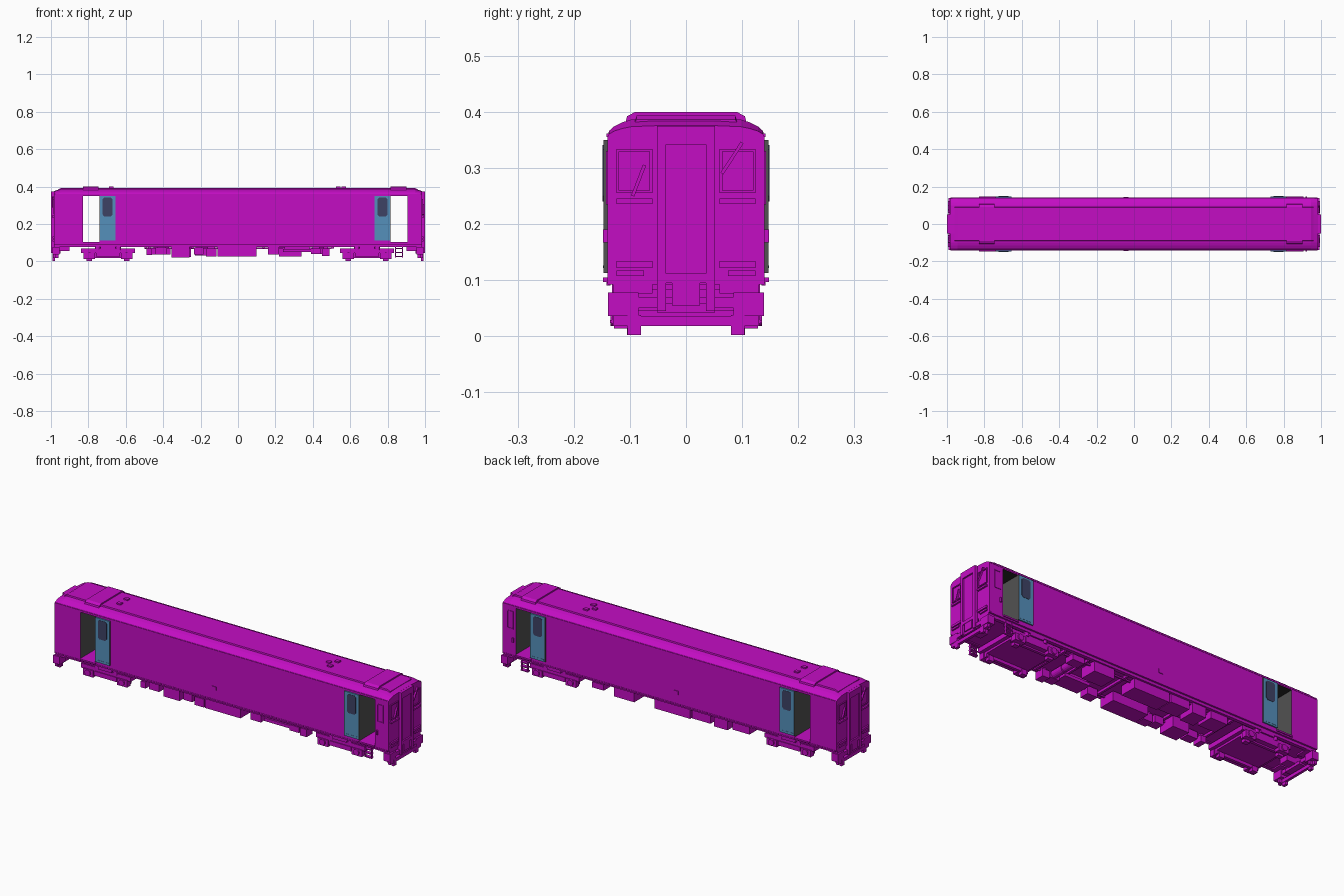
import bpy, bmesh, math
from mathutils import Matrix, Vector

if "Cube" in bpy.data.objects:
    bpy.data.objects.remove(bpy.data.objects["Cube"])


def material(name, rgb):
    m = bpy.data.materials.new(name)
    m.use_nodes = True
    m.diffuse_color = (*rgb, 1)
    bsdf = next(n for n in m.node_tree.nodes if n.type == 'BSDF_PRINCIPLED')
    bsdf.inputs["Base Color"].default_value = (*rgb, 1)
    bsdf.inputs["Roughness"].default_value = 0.8
    return m


MAGENTA = material("magenta", (0.55, 0.004, 0.55))
BLUE = material("door blue", (0.09, 0.28, 0.50))
GLASS = material("dark window blue", (0.048, 0.055, 0.13))
GREY = material("dark grey", (0.085, 0.085, 0.085))
BLACK = material("near black", (0.02, 0.02, 0.02))


def finish(bm, name, mats):
    bmesh.ops.recalc_face_normals(bm, faces=bm.faces[:])
    me = bpy.data.meshes.new(name)
    bm.to_mesh(me)
    bm.free()
    for m in mats:
        me.materials.append(m)
    ob = bpy.data.objects.new(name, me)
    bpy.context.collection.objects.link(ob)
    return ob


def boxes(name, specs, mat=MAGENTA):
    """One object from boxes given as (x0, x1, y0, y1, z0, z1)."""
    bm = bmesh.new()
    for x0, x1, y0, y1, z0, z1 in specs:
        mid = Vector((x0 + x1, y0 + y1, z0 + z1)) / 2
        size = (abs(x1 - x0), abs(y1 - y0), abs(z1 - z0), 1)
        bmesh.ops.create_cube(bm, size=1, matrix=Matrix.Translation(mid) @ Matrix.Diagonal(size))
    return finish(bm, name, [mat])


def loft(name, sections, mats=(MAGENTA,), rule=None):
    """Skin a list of (x, [(y, z), ...]) rings and cap both ends."""
    bm = bmesh.new()
    rings = [[bm.verts.new((x, y, z)) for y, z in pts] for x, pts in sections]
    n = len(rings[0])
    for a, b in zip(rings, rings[1:]):
        for i in range(n):
            bm.faces.new((a[i], a[(i + 1) % n], b[(i + 1) % n], b[i]))
    bm.faces.new(rings[0])
    bm.faces.new(rings[-1])
    bmesh.ops.recalc_face_normals(bm, faces=bm.faces[:])
    if rule:
        for f in bm.faces:
            f.material_index = rule(f)
    return finish(bm, name, mats)


def disc(name, centre, radius, depth, axis='Y', mat=MAGENTA):
    bm = bmesh.new()
    rot = Matrix.Rotation(math.pi / 2, 4, 'X') if axis == 'Y' else Matrix()
    bmesh.ops.create_cone(bm, cap_ends=True, segments=16, radius1=radius, radius2=radius,
                          depth=depth, matrix=Matrix.Translation(centre) @ rot)
    return finish(bm, name, [mat])


# Body shell: rounded roof section, lowered slightly at the extreme ends
ROOF = [(0.14, 0.357), (0.137, 0.366), (0.128, 0.374), (0.114, 0.381), (0.098, 0.386), (0.05, 0.389)]
DOORWAYS = [(-0.83, -0.74), (0.815, 0.905)]
END, SILL, HEAD = 0.985, 0.105, 0.35


def section(bottom, drop=0.0):
    half = [(0.14, bottom)] + [(y, z - drop * (z - 0.35) / 0.04) for y, z in ROOF]
    return half + [(-y, z) for y, z in reversed(half)]


def inner_wall(f):
    c = f.calc_center_median()
    return int(abs(f.normal.x) > 0.9 and abs(c.x) < 0.95)


shell = (MAGENTA, GREY)
loft("rear_end_body", [(-END, section(0.092, 0.014)), (-0.945, section(0.092)), (-0.83, section(0.092))], shell, inner_wall)
loft("saloon_body", [(-0.74, section(0.092)), (0.815, section(0.092))], shell, inner_wall)
loft("front_end_body", [(0.905, section(0.092)), (0.945, section(0.092)), (END, section(0.092, 0.014))], shell, inner_wall)
for x0, x1 in DOORWAYS:
    loft("doorway_roof", [(x0, section(HEAD)), (x1, section(HEAD))], (MAGENTA, BLACK), lambda f: int(f.normal.z < -0.9))
    boxes("doorway_floor", [(x0, x1, -0.14, 0.14, 0.092, SILL)])
    boxes("doorway_step", [(x0, x1, s * 0.13, s * 0.148, 0.097, 0.105) for s in (-1, 1)])

# Roof: centre skin, raised panels and small vents
loft("roof_skin", [(x, [(-0.092, 0.38), (0.092, 0.38), (0.088, z), (-0.088, z)])
                   for x, z in ((-0.96, 0.386), (-0.945, 0.393), (0.945, 0.393), (0.96, 0.386))])
for x0, x1 in ((-0.83, -0.745), (0.815, 0.9)):
    loft("raised_roof_panel", [(x, [(-0.108, 0.38), (0.108, 0.38), (0.105, 0.392), (0.09, 0.4), (-0.09, 0.4), (-0.105, 0.392)])
                               for x in (x0, x1)])
boxes("roof_vents", [(x - 0.012, x + 0.012, y - 0.01, y + 0.01, 0.39, 0.4)
                     for x, y in ((-0.678, 0.032), (-0.678, -0.03), (0.565, 0.032), (0.565, -0.03), (0.535, 0.003))])
boxes("rain_strips", [(-0.98, 0.98, s * 0.134, s * 0.1415, 0.355, 0.361) for s in (-1, 1)])

# Sliding doors parked beside the doorways, with dark windows
for s in (-1, 1):
    for x0, x1 in ((-0.74, -0.655), (0.73, 0.815)):
        boxes("sliding_door", [(x0 + 0.001, x1 - 0.001, s * 0.1395, s * 0.147, 0.113, HEAD)], BLUE)
        boxes("door_edge", [(x, x + 0.002, s * 0.1395, s * 0.1473, 0.113, HEAD) for x in (x0 - 0.001, x1 - 0.001)], GREY)
        boxes("door_kick_trim", [(x0 + 0.006, x1 - 0.006, s * 0.146, s * 0.148, 0.122, 0.126)], BLUE)
        xm = (x0 + x1) / 2
        bm = bmesh.new()
        outline = [(-0.026, 0.25), (-0.018, 0.24), (0.018, 0.24), (0.026, 0.25),
                   (0.026, 0.333), (0.018, 0.341), (-0.018, 0.341), (-0.026, 0.333)]
        face = bm.faces.new([bm.verts.new((xm + x, s * 0.1465, z)) for x, z in outline])
        ext = bmesh.ops.extrude_face_region(bm, geom=[face])["geom"]
        bmesh.ops.translate(bm, vec=(0, s * 0.002, 0), verts=[v for v in ext if isinstance(v, bmesh.types.BMVert)])
        finish(bm, "door_window", [GLASS])

    # Side fittings: cab window frame, handle, small lamp plate, lower rail
    boxes("cab_side_window", [(0.92, 0.924, s * 0.139, s * 0.143, 0.235, 0.33), (0.952, 0.956, s * 0.139, s * 0.143, 0.235, 0.33),
                              (0.92, 0.956, s * 0.139, s * 0.143, 0.235, 0.239), (0.92, 0.956, s * 0.139, s * 0.143, 0.326, 0.33)])
    boxes("cab_side_handle", [(0.917, 0.925, s * 0.139, s * 0.148, 0.167, 0.19)])
    boxes("side_lamp_plate", [(-0.055, -0.03, s * 0.139, s * 0.144, 0.146, 0.166)])
    boxes("sole_bar", [(-0.97, 0.97, s * 0.112, s * 0.13, 0.078, 0.094)])
    boxes("lower_body_rail", [(-0.98, 0.98, s * 0.135, s * 0.142, 0.09, 0.097)])
    # Access ladder under the cab doorway
    boxes("access_ladder", [(x, x + 0.005, s * 0.122, s * 0.132, 0.022, 0.095) for x in (0.84, 0.876)]
          + [(0.84, 0.881, s * 0.115, s * 0.135, z, z + 0.005) for z in (0.024, 0.045, 0.066)])

# End walls: gangway, windows, grab rails, buffer beam and rail guards
for e in (-1, 1):
    def end_boxes(name, specs):
        return boxes(name, [(e * a, e * b, e * y0, e * y1, z0, z1) for a, b, y0, y1, z0, z1 in specs])

    end_boxes("gangway_frame", [(0.98, 1.0, -0.052, -0.036, 0.045, 0.375), (0.98, 1.0, 0.036, 0.052, 0.045, 0.375),
                                (0.98, 1.0, -0.036, 0.036, 0.342, 0.375), (0.98, 1.0, -0.036, 0.036, 0.095, 0.112)])
    end_boxes("gangway_door", [(0.98, 0.992, -0.036, 0.036, 0.112, 0.342)])
    end_boxes("coupler", [(0.9, 0.998, -0.025, 0.025, 0.055, 0.095), (0.95, 0.992, -0.052, 0.052, 0.042, 0.058)])
    for s in (-1, 1):
        a, b = s * 0.06, s * 0.124
        end_boxes("end_window_frame", [(0.98, 0.99, a, a + s * 0.005, 0.255, 0.334), (0.98, 0.99, b - s * 0.005, b, 0.255, 0.334),
                                       (0.98, 0.99, a, b, 0.255, 0.26), (0.98, 0.99, a, b, 0.329, 0.334)])
        end_boxes("end_grab_rail", [(0.98, 0.994, a, b, 0.236, 0.245)])
        end_boxes("end_lamp_cluster", [(0.98, 0.993, a, b, 0.122, 0.134), (0.98, 0.993, s * 0.075, b, 0.107, 0.117)])
        end_boxes("buffer_beam", [(0.955, 0.993, s * 0.085, s * 0.139, 0.036, 0.078), (0.96, 0.993, s * 0.05, s * 0.09, 0.05, 0.07),
                                  (0.93, 0.985, s * 0.06, s * 0.13, 0.076, 0.094)])
        end_boxes("rail_guard", [(0.978, 0.992, s * 0.08, s * 0.104, 0.002, 0.038), (0.96, 0.985, s * 0.104, s * 0.115, 0.018, 0.04)])
    end_boxes("guard_crossbar", [(0.976, 0.99, -0.13, 0.13, 0.018, 0.036)])
    # Slanted wipers
    for (y0, z0), (y1, z1) in (((-0.095, 0.25), (-0.074, 0.305)), ((0.064, 0.29), (0.1, 0.345))):
        w = boxes("wiper", [(-0.006, 0.006, -0.003, 0.003, 0, math.hypot(y1 - y0, z1 - z0))])
        w.location = (e * 0.988, e * y0, z0)
        w.rotation_euler.x = -math.atan2(e * (y1 - y0), z1 - z0)

# Bogies: frame tub, side frames, axle boxes, springs and dampers
for bx in (-0.695, 0.69):
    boxes("bogie_frame", [(bx - 0.125, bx + 0.125, -0.1, 0.1, 0.034, 0.062), (bx - 0.05, bx + 0.05, -0.11, 0.11, 0.06, 0.094),
                          (bx - 0.145, bx - 0.125, -0.11, 0.11, 0.045, 0.07), (bx + 0.125, bx + 0.145, -0.11, 0.11, 0.045, 0.07)])
    for s in (-1, 1):
        boxes("bogie_side_frame", [(bx - 0.145, bx + 0.145, s * 0.1, s * 0.122, 0.046, 0.07),
                                   (bx - 0.065, bx + 0.065, s * 0.1, s * 0.126, 0.026, 0.05),
                                   (bx - 0.125, bx + 0.125, s * 0.085, s * 0.1, 0.018, 0.036),
                                   (bx - 0.04, bx + 0.04, s * 0.1, s * 0.13, 0.068, 0.086)])
        for d in (-0.1, 0.1):
            boxes("axle_box", [(bx + d - 0.03, bx + d + 0.03, s * 0.1, s * 0.128, 0.014, 0.05),
                               (bx + d - 0.015, bx + d + 0.015, s * 0.08, s * 0.105, 0.002, 0.03)])
            disc("axle_cap", (bx + d, s * 0.129, 0.034), 0.016, 0.012)
            disc("bogie_spring", (bx + d * 0.55, s * 0.113, 0.075), 0.014, 0.03, 'Z')

# Underfloor equipment, different on each side
boxes("underfloor_pan", [(-0.95, 0.95, -0.115, 0.115, 0.083, 0.093)])
EQUIPMENT = {-1: [(-0.49, -0.46, 0.035, 0.068), (-0.44, -0.38, 0.038, 0.075), (-0.355, -0.26, 0.022, 0.08),
                  (-0.235, -0.185, 0.036, 0.075), (-0.17, -0.115, 0.026, 0.07), (-0.11, 0.1, 0.026, 0.076),
                  (0.16, 0.22, 0.036, 0.078), (0.24, 0.39, 0.05, 0.066), (0.39, 0.445, 0.04, 0.07), (0.45, 0.49, 0.03, 0.07)],
             1: [(-0.46, -0.36, 0.036, 0.075), (-0.33, -0.25, 0.024, 0.08), (-0.23, -0.12, 0.032, 0.075),
                 (-0.11, 0.1, 0.026, 0.076), (0.22, 0.34, 0.026, 0.08), (0.4, 0.47, 0.04, 0.07)]}
for s, items in EQUIPMENT.items():
    for x0, x1, z0, z1 in items:
        inner = 0.03 if x1 - x0 > 0.08 else 0.07
        boxes("equipment_case", [(x0, x1, s * inner, s * 0.122, z0, z1),
                                 (x0 + 0.008, x1 - 0.008, s * (inner + 0.01), s * 0.112, z1 - 0.002, 0.09)])
boxes("underfloor_pipes", [(-0.5, 0.5, y, y + 0.008, 0.066, 0.074) for y in (-0.095, 0.087)])
boxes("underfloor_crossbeams", [(x, x + 0.012, -0.112, 0.112, 0.07, 0.086) for x in (-0.5, -0.25, 0.13, 0.36, 0.5)])
for y in (-0.04, 0.045):
    disc("air_tank_end", (0.42, y, 0.062), 0.02, 0.08)
